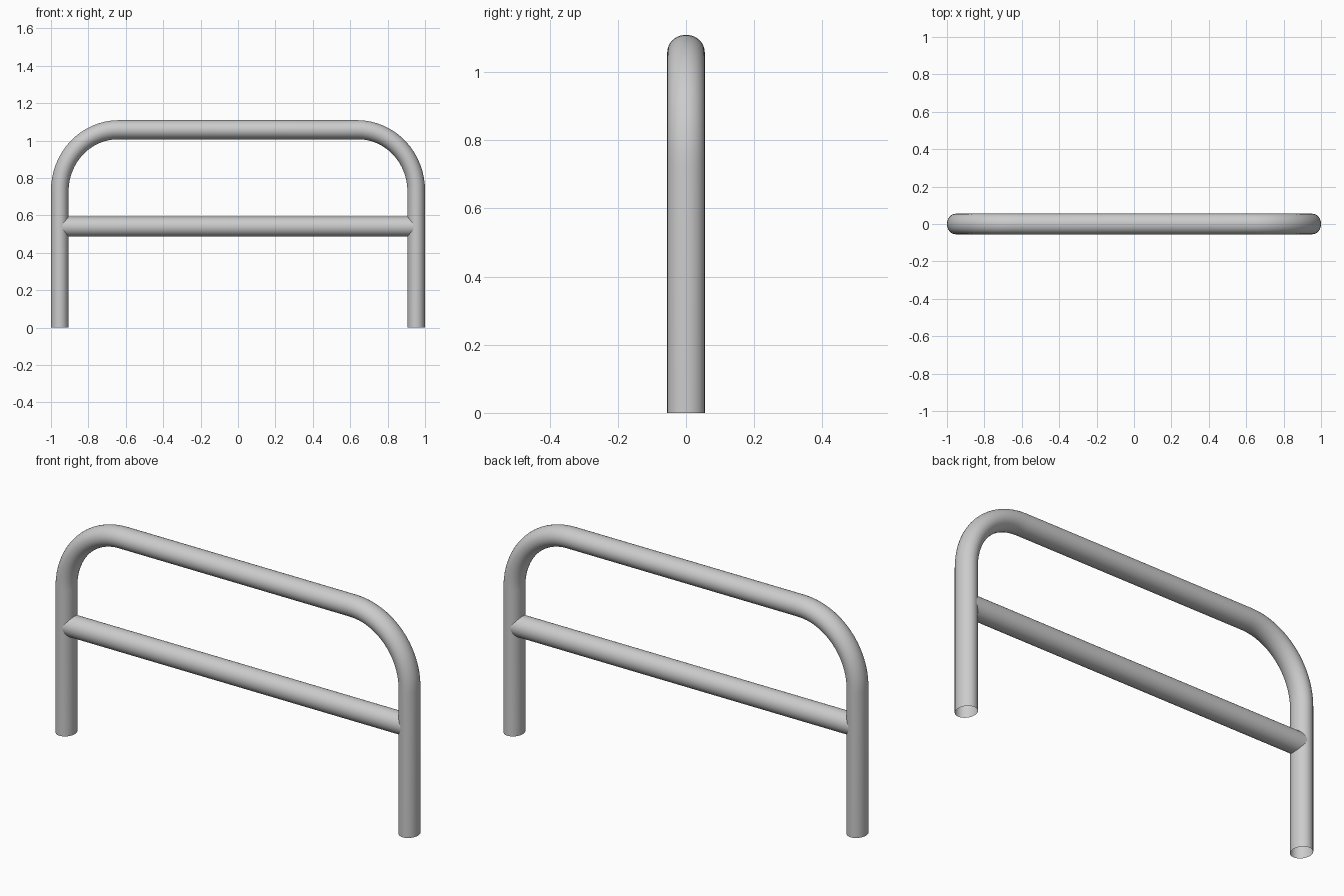
import bpy, bmesh
from math import sin, cos, pi

if "Cube" in bpy.data.objects:
    bpy.data.objects.remove(bpy.data.objects["Cube"])

SIDES = 32


def tube(name, stations):
    """Open tube from stations: (x, z, normal angle in XZ, in-plane radius, y radius)."""
    bm = bmesh.new()
    rings = []
    for x, z, a, r, ry in stations:
        rings.append([bm.verts.new((x + cos(a) * r * cos(t), ry * sin(t), z + sin(a) * r * cos(t)))
                      for t in (2 * pi * i / SIDES for i in range(SIDES))])
    for lo, hi in zip(rings, rings[1:]):
        for i in range(SIDES):
            j = (i + 1) % SIDES
            bm.faces.new((lo[i], lo[j], hi[j], hi[i]))
    bmesh.ops.recalc_face_normals(bm, faces=bm.faces)
    mesh = bpy.data.meshes.new(name)
    bm.to_mesh(mesh)
    bm.free()
    ob = bpy.data.objects.new(name, mesh)
    bpy.context.collection.objects.link(ob)
    for p in mesh.polygons:
        p.use_smooth = True
    return ob


# Hoop: leg, bend, top rail, bend, leg (slightly oval tube)
LEG_X, TOP_Z, BEND_X, BEND_Z = 0.953, 1.058, 0.64, 0.73
RY, STEPS = 0.055, 16
right = [(LEG_X, 0, 0, 0.047, RY)]
for k in range(STEPS + 1):
    a = pi / 2 * k / STEPS
    right.append((BEND_X + (LEG_X - BEND_X) * cos(a), BEND_Z + (TOP_Z - BEND_Z) * sin(a),
                  a, 0.047 + 0.004 * k / STEPS, RY))
left = [(-x, z, pi - a, r, ry) for x, z, a, r, ry in reversed(right)]
tube("hoop_frame", right + left)

# Crossbar running between the leg centres
tube("crossbar", [(x, 0.54, pi / 2, 0.053, 0.053) for x in (LEG_X, -LEG_X)])
